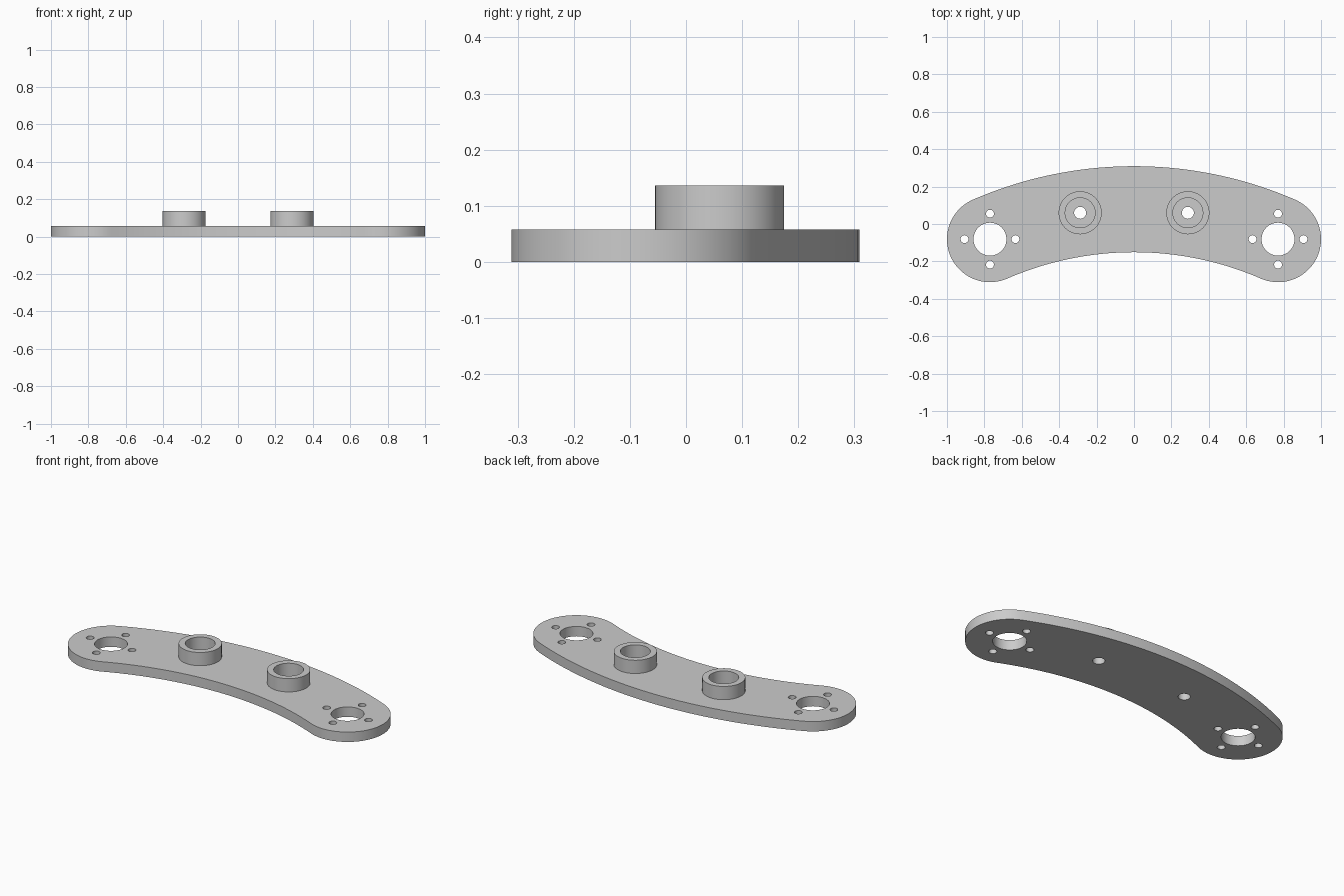
import bpy, bmesh
from math import sin, cos, pi, atan2, hypot

old = bpy.data.objects.get("Cube")
if old:
    bpy.data.objects.remove(old)

grey = bpy.data.materials.new("light grey")
grey.use_nodes = True
COLOUR = (0.6, 0.6, 0.6, 1)
grey.diffuse_color = COLOUR
grey.node_tree.nodes["Principled BSDF"].inputs["Base Color"].default_value = COLOUR

THICK, TOP = 0.058, 0.136            # plate thickness, boss top
END_X, END_Y, END_R = 0.77, -0.081, 0.23
BOSS_X, BOSS_Y = 0.288, 0.06
ARC_Y = -1.853                       # centre of the plate's curve


def arc(cx, cy, r, a0, a1, n):
    return [(cx + r * cos(a0 + (a1 - a0) * i / n),
             cy + r * sin(a0 + (a1 - a0) * i / n)) for i in range(n + 1)]


def prism(name, outline, z0, z1):
    """Extrude a flat outline upwards from z0 to z1."""
    bm = bmesh.new()
    face = bm.faces.new([bm.verts.new((x, y, z0)) for x, y in outline])
    ext = bmesh.ops.extrude_face_region(bm, geom=[face])
    verts = [v for v in ext["geom"] if isinstance(v, bmesh.types.BMVert)]
    bmesh.ops.translate(bm, vec=(0, 0, z1 - z0), verts=verts)
    bmesh.ops.recalc_face_normals(bm, faces=bm.faces[:])
    mesh = bpy.data.meshes.new(name)
    bm.to_mesh(mesh)
    bm.free()
    mesh.materials.append(grey)
    obj = bpy.data.objects.new(name, mesh)
    bpy.context.collection.objects.link(obj)
    return obj


def cylinder(name, x, y, r, z0, z1, n=64):
    return prism(name, arc(x, y, r, 0, 2 * pi, n)[:-1], z0, z1)


def select(obj):
    bpy.ops.object.select_all(action="DESELECT")
    obj.select_set(True)
    bpy.context.view_layer.objects.active = obj


def drill(obj, holes):
    """Cut round through holes, each given as (x, y, radius)."""
    select(obj)
    for x, y, r in holes:
        cutter = cylinder("cutter", x, y, r, -0.1, 0.3, 32 if r < 0.05 else 64)
        cutter.hide_render = True
        mod = obj.modifiers.new("hole", "BOOLEAN")
        mod.operation, mod.solver, mod.object = "DIFFERENCE", "EXACT", cutter
        bpy.ops.object.modifier_apply(modifier=mod.name)
        bpy.data.objects.remove(cutter)
    bpy.ops.object.shade_smooth_by_angle(angle=pi / 6)


# Curved plate: two concentric arcs joined by round ends
mid_r = hypot(END_X, END_Y - ARC_Y)
a = atan2(END_Y - ARC_Y, END_X)
outline = arc(0, ARC_Y, mid_r + END_R, a, pi - a, 48)
outline += arc(-END_X, END_Y, END_R, pi - a, 2 * pi - a, 40)[1:]
outline += arc(0, ARC_Y, mid_r - END_R, pi - a, a, 48)[1:]
outline += arc(END_X, END_Y, END_R, a - pi, a, 40)[1:-1]
plate = prism("curved_plate", outline, 0, THICK)

# Shaft holes with four screw holes each, and a bolt hole under each boss
holes = []
for side in (-1, 1):
    holes.append((side * END_X, END_Y, 0.088))
    holes += [(x, y, 0.021) for x, y in arc(side * END_X, END_Y, 0.136, 0, 2 * pi, 4)[:-1]]
    holes.append((side * BOSS_X, BOSS_Y, 0.032))
drill(plate, holes)

# Hollow round bosses
for side, name in ((-1, "right_boss"), (1, "left_boss")):
    boss = cylinder(name, side * BOSS_X, BOSS_Y, 0.115, THICK, TOP)
    drill(boss, [(side * BOSS_X, BOSS_Y, 0.08)])
